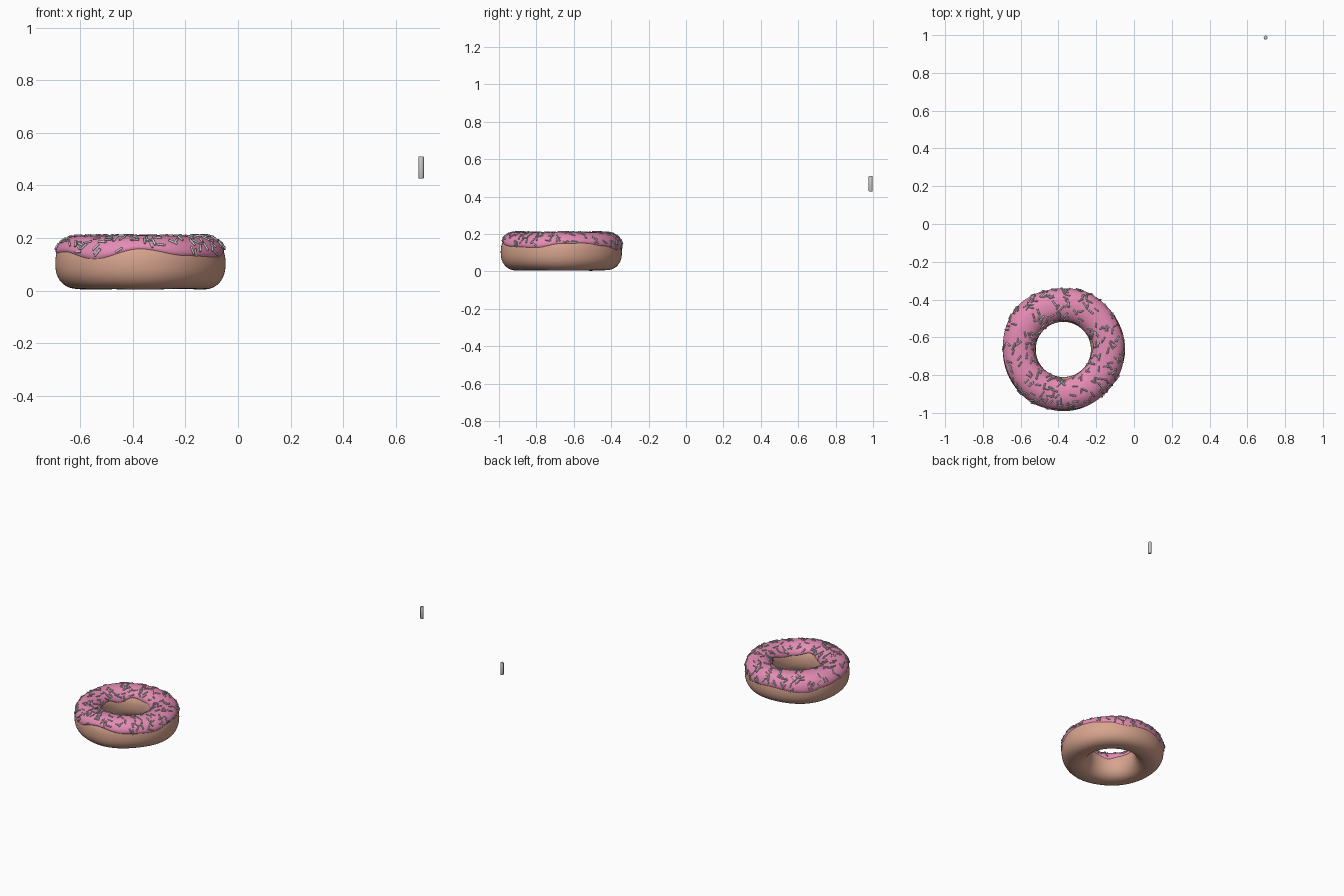
import bpy, bmesh, random
from math import sin, cos, pi, asin, copysign, radians
from mathutils import Vector, Matrix

if "Cube" in bpy.data.objects:
    bpy.data.objects.remove(bpy.data.objects["Cube"])

random.seed(4)
CX, CY, CZ = -0.374, -0.664, 0.103      # ring centre
R, A, B, EXP = 0.235, 0.089, 0.098, 2.3  # ring radius, section half sizes, squareness


def material(name, rgb):
    m = bpy.data.materials.new(name)
    m.diffuse_color = (*rgb, 1)
    m.use_nodes = True
    m.node_tree.nodes["Principled BSDF"].inputs["Base Color"].default_value = m.diffuse_color
    return m


def power(v):
    return copysign(abs(v) ** (2 / EXP), v)


def ring_point(phi, t, offset=0.0):
    """Point on the slightly uneven dough ring, pushed out by offset."""
    wob = 0.003 * sin(3 * phi + 0.6) + 0.002 * sin(5 * phi + 2)
    r = R + 0.4 * wob + (A + 0.4 * wob + offset) * power(cos(t))
    z = CZ + (B + 0.4 * wob + offset) * power(sin(t))
    return Vector((CX + r * cos(phi), CY + r * sin(phi), z))


# Height of the outer icing edge around the ring (degrees, z)
EDGE = [(0, .148), (22, .15), (45, .135), (66, .115), (95, .128), (135, .105),
        (160, .13), (180, .14), (207, .147), (238, .12), (270, .157),
        (302, .133), (335, .127), (360, .148)]


def edge_angle(phi):
    d = (phi * 180 / pi) % 360
    for (a, za), (b, zb) in zip(EDGE, EDGE[1:]):
        if a <= d <= b:
            k = (1 - cos(pi * (d - a) / (b - a))) / 2
            z = za + (zb - za) * k
            return asin(min(1, ((z - CZ) / B)) ** (EXP / 2))


def inner_angle(phi):
    return pi - 0.42 - 0.13 * sin(4 * phi + 1) - 0.06 * sin(7 * phi)


def icing_point(phi, s):
    """s runs from -1 (outer edge) to 1 (inner edge); the rim rounds down."""
    t0, t1 = edge_angle(phi), inner_angle(phi)
    t = t0 + (t1 - t0) * (s + 1) / 2
    return ring_point(phi, t, 0.0085 * (1 - abs(s) ** 16) - 0.0005)


def grid_object(name, point, params, closed, mat, n=144):
    """Sweep a strip of section parameters around the ring."""
    bm = bmesh.new()
    rows = [[bm.verts.new(point(2 * pi * i / n, s)) for s in params] for i in range(n)]
    m = len(params)
    for i in range(n):
        p, q = rows[i], rows[(i + 1) % n]
        for j in range(m if closed else m - 1):
            k = (j + 1) % m
            bm.faces.new((p[j], q[j], q[k], p[k])).smooth = True
    me = bpy.data.meshes.new(name)
    bm.to_mesh(me)
    bm.free()
    me.materials.append(mat)
    ob = bpy.data.objects.new(name, me)
    bpy.context.collection.objects.link(ob)
    return ob


# Dough ring and icing
grid_object("dough", ring_point, [2 * pi * j / 48 for j in range(48)], True,
            material("dough", (0.68, 0.37, 0.27)))
grid_object("icing", icing_point, [sin(pi / 2 * (-1 + 2 * j / 32)) for j in range(33)],
            False, material("icing", (0.79, 0.26, 0.46)))

# Loose sprinkle: small rounded rod
bm = bmesh.new()
bmesh.ops.create_cone(bm, cap_ends=True, segments=12, radius1=0.0105, radius2=0.0105,
                      depth=0.085)
rims = [e for e in bm.edges if abs(e.verts[0].co.z - e.verts[1].co.z) < 1e-5]
bmesh.ops.bevel(bm, geom=rims, offset=0.004, segments=2, affect='EDGES', profile=0.5)
for f in bm.faces:
    f.smooth = True
rod = bpy.data.meshes.new("sprinkle")
bm.to_mesh(rod)
bm.free()
loose = bpy.data.objects.new("loose_sprinkle", rod)
loose.location = (0.697, 0.987, 0.468)
bpy.context.collection.objects.link(loose)

# Sprinkles scattered flat on the icing, evenly by area
count = 0
while count < 250:
    phi, s = random.uniform(0, 2 * pi), random.uniform(-0.93, 0.9)
    p = icing_point(phi, s)
    radius = (p - Vector((CX, CY, p.z))).length
    if random.random() > radius / (R + A):
        continue
    du = (icing_point(phi + 0.01, s) - p).normalized()
    dv = (icing_point(phi, s + 0.01) - p).normalized()
    normal = du.cross(dv).normalized()
    axis = Matrix.Rotation(random.uniform(0, 2 * pi), 3, normal) @ du
    rot = axis.to_track_quat('Z', 'Y').to_matrix().to_4x4()
    ob = bpy.data.objects.new("sprinkle", rod)
    ob.matrix_world = (Matrix.Translation(p + normal * 0.001) @ rot
                       @ Matrix.Scale(random.uniform(0.34, 0.42), 4))
    bpy.context.collection.objects.link(ob)
    count += 1
